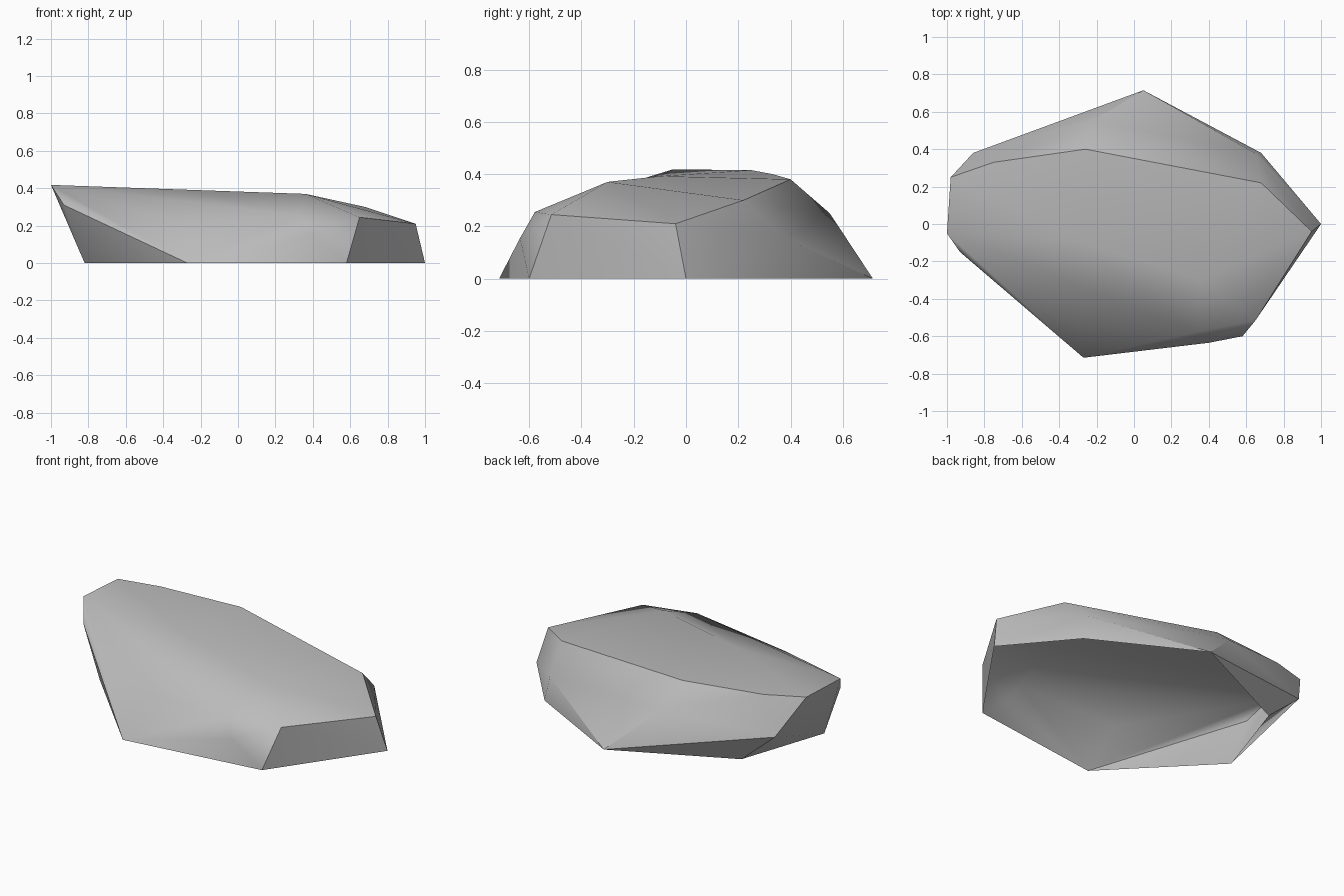
import bpy
import bmesh
import math
from mathutils import Vector

cube = bpy.data.objects.get("Cube")
if cube:
    bpy.data.objects.remove(cube, do_unlink=True)


def flat_material(name, colour):
    material = bpy.data.materials.new(name)
    material.use_nodes = True
    material.diffuse_color = colour
    shader = material.node_tree.nodes["Principled BSDF"]
    shader.inputs["Base Color"].default_value = colour
    shader.inputs["Roughness"].default_value = 0.9
    return material


def rock_shell(name, corners, crown, sink, material, crease_angle):
    """Wrap a faceted skin around the corners, leave the ground side open,
    then sink the crown corner so the top becomes slightly hollow."""
    bm = bmesh.new()
    for corner in corners:
        bm.verts.new(Vector(corner))
    crown_vert = bm.verts.new(Vector(crown) + Vector((0, 0, sink)))
    bmesh.ops.convex_hull(bm, input=list(bm.verts))
    crown_vert.co.z -= sink

    ground = [face for face in bm.faces
              if all(vert.co.z < 0.001 for vert in face.verts)]
    bmesh.ops.delete(bm, geom=ground, context='FACES')
    loose = [vert for vert in bm.verts if not vert.link_faces]
    bmesh.ops.delete(bm, geom=loose, context='VERTS')
    bmesh.ops.recalc_face_normals(bm, faces=list(bm.faces))
    if sum(face.normal.z * face.calc_area() for face in bm.faces) < 0:
        bmesh.ops.reverse_faces(bm, faces=list(bm.faces))

    mesh = bpy.data.meshes.new(name)
    bm.to_mesh(mesh)
    bm.free()
    mesh.materials.append(material)
    rock = bpy.data.objects.new(name, mesh)
    bpy.context.collection.objects.link(rock)
    bpy.ops.object.select_all(action='DESELECT')
    rock.select_set(True)
    bpy.context.view_layer.objects.active = rock
    bpy.ops.object.shade_smooth_by_angle(angle=math.radians(crease_angle))
    return rock


# Open rim resting on the ground
ground_rim = [(x, y, 0) for x, y in (
    (1, 0), (.68, .38), (.05, .715), (-.64, .385),
    (-.82, -.15), (-.27, -.715), (.58, -.6))]

# Corners part way up the flanks
flank_corners = [
    (.95, -.04, .21), (.645, .38, .155), (-.22, .55, .25), (-.86, .38, .19),
    (-.93, -.15, .31), (-.33, -.61, .09), (-.3, -.53, .21),
    (.4, -.635, .155), (.33, -.578, .255), (.65, -.515, .245)]

# Corners around the sloping top
top_corners = [
    (.36, -.3, .37), (.68, .22, .3), (-.26, .4, .38),
    (-.75, .33, .4), (-.98, .25, .415), (-1, -.05, .418)]

stone = flat_material("stone_grey", (.5, .5, .5, 1))
rock_shell("rock", ground_rim + flank_corners + top_corners,
           (-.27, -.1, .392), .06, stone, 35)
